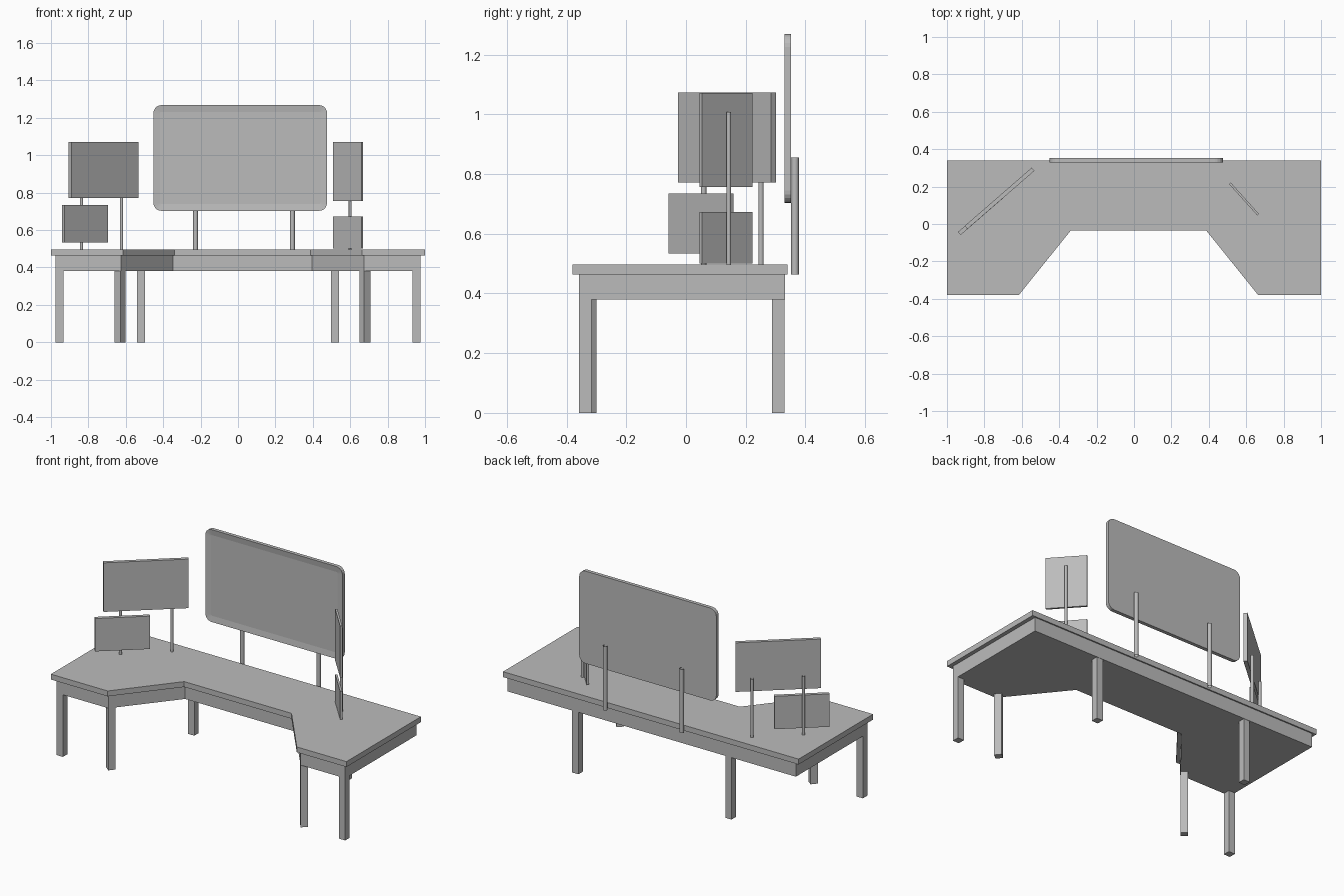
import bpy
import bmesh
import math
from mathutils import Matrix, Vector

cube = bpy.data.objects.get("Cube")
if cube:
    bpy.data.objects.remove(cube, do_unlink=True)

grey = bpy.data.materials.new("plain_grey")
grey.use_nodes = True
COLOUR = (0.5, 0.5, 0.5, 1)
grey.diffuse_color = COLOUR
grey.node_tree.nodes["Principled BSDF"].inputs["Base Color"].default_value = COLOUR

TOP_BASE, TOP, APRON_BASE = 0.464, 0.497, 0.38


def finish(name, bm):
    bmesh.ops.recalc_face_normals(bm, faces=bm.faces)
    mesh = bpy.data.meshes.new(name)
    bm.to_mesh(mesh)
    bm.free()
    mesh.materials.append(grey)
    obj = bpy.data.objects.new(name, mesh)
    bpy.context.collection.objects.link(obj)
    return obj


def prism(name, outline, z0, z1):
    """Extrude a flat outline upwards."""
    bm = bmesh.new()
    face = bm.faces.new([bm.verts.new((x, y, z0)) for x, y in outline])
    ext = bmesh.ops.extrude_face_region(bm, geom=[face])
    moved = [v for v in ext["geom"] if isinstance(v, bmesh.types.BMVert)]
    bmesh.ops.translate(bm, verts=moved, vec=(0, 0, z1 - z0))
    return finish(name, bm)


def box(name, centre, size, z0, z1, angle=0):
    """Upright box turned about z by an angle in degrees."""
    bm = bmesh.new()
    bmesh.ops.create_cube(bm, size=1)
    place = (Matrix.Translation((*centre, (z0 + z1) / 2))
             @ Matrix.Rotation(math.radians(angle), 4, 'Z')
             @ Matrix.Diagonal((*size, z1 - z0, 1)))
    bmesh.ops.transform(bm, matrix=place, verts=bm.verts)
    return finish(name, bm)


def post(name, x, y, radius, z0, z1):
    """Thin open tube."""
    bm = bmesh.new()
    bmesh.ops.create_cone(bm, cap_ends=False, segments=12, radius1=radius,
                          radius2=radius, depth=z1 - z0)
    bmesh.ops.translate(bm, verts=bm.verts, vec=(x, y, (z0 + z1) / 2))
    obj = finish(name, bm)
    for p in obj.data.polygons:
        p.use_smooth = True


# Desk: notched slab over a slightly inset solid apron
MID = 0.024


def desk_outline(side, front, back, notch_front, notch_back, notch_y):
    return [(-side, back), (-side, front), (MID - notch_front, front),
            (MID - notch_back, notch_y), (MID + notch_back, notch_y),
            (MID + notch_front, front), (side, front), (side, back)]


prism("desk_top", desk_outline(1.0, -0.38, 0.34, 0.64, 0.363, -0.036), TOP_BASE, TOP)
prism("desk_apron", desk_outline(0.976, -0.358, 0.332, 0.65, 0.372, -0.014),
      APRON_BASE, TOP_BASE)

# Legs: outer front, angled inner front, and back
LEG = (0.042, 0.042)
for side, label in ((-1, "right"), (1, "left")):
    box(f"outer_leg_{label}", (side * 0.955, -0.337), LEG, 0, APRON_BASE)
    box(f"inner_leg_{label}", (MID + side * 0.654, -0.329), LEG, 0, APRON_BASE, -side * 51)
    box(f"back_leg_{label}", (side * 0.518, 0.309), LEG, 0, APRON_BASE)

# Main screen: rounded panel with a shallow recessed face
X0, X1, Z0, Z1, R, STEPS = -0.452, 0.476, 0.703, 1.268, 0.042, 5
bm = bmesh.new()
corners = [(X1 - R, Z1 - R), (X0 + R, Z1 - R), (X0 + R, Z0 + R), (X1 - R, Z0 + R)]
ring = []
for i, (cx, cz) in enumerate(corners):
    for s in range(STEPS + 1):
        a = math.pi / 2 * (i + s / STEPS)
        ring.append(bm.verts.new((cx + R * math.cos(a), 0.352, cz + R * math.sin(a))))
ext = bmesh.ops.extrude_face_region(bm, geom=[bm.faces.new(ring)], use_keep_orig=True)
bmesh.ops.translate(bm, vec=(0, -0.022, 0),
                    verts=[v for v in ext["geom"] if isinstance(v, bmesh.types.BMVert)])
bmesh.ops.recalc_face_normals(bm, faces=bm.faces)
front = min(bm.faces, key=lambda f: f.calc_center_median().y)
bmesh.ops.inset_region(bm, faces=[front], thickness=0.036)
bmesh.ops.translate(bm, verts=front.verts, vec=(0, 0.005, 0))
finish("main_screen", bm)
for x, label in ((-0.227, "right"), (0.291, "left")):
    post(f"main_screen_post_{label}", x, 0.365, 0.013, TOP_BASE, 0.855)

# Right-hand pair of panels on two posts
box("right_upper_panel", (-0.719, 0.137), (0.475, 0.022), 0.772, 1.072, 41)
box("right_lower_panel", (-0.818, 0.05), (0.307, 0.022), 0.533, 0.734, 41)
post("right_outer_post", -0.837, 0.059, 0.009, TOP, 0.855)
post("right_inner_post", -0.623, 0.251, 0.009, TOP, 0.855)

# Left-hand pair of panels on one post
box("left_upper_panel", (0.588, 0.134), (0.226, 0.012), 0.756, 1.071, -48)
box("left_lower_panel", (0.588, 0.134), (0.226, 0.012), 0.501, 0.672, -48)
post("left_post", 0.6, 0.143, 0.008, TOP, 1.008)
